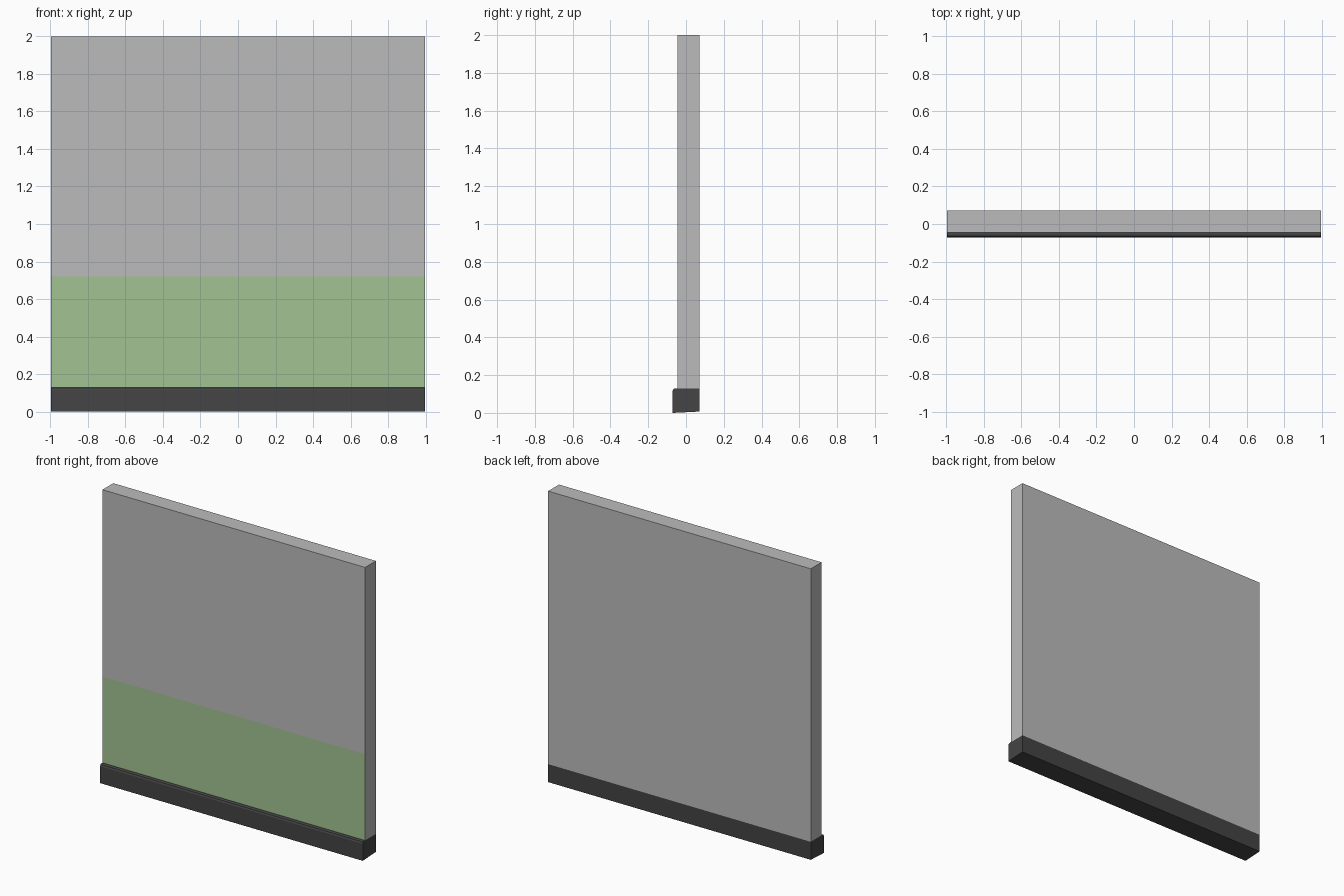
import bpy

if "Cube" in bpy.data.objects:
    bpy.data.objects.remove(bpy.data.objects["Cube"])

HALF_W = 0.995


def material(name, rgb):
    m = bpy.data.materials.new(name)
    m.diffuse_color = (*rgb, 1.0)
    m.use_nodes = True
    m.node_tree.nodes["Principled BSDF"].inputs["Base Color"].default_value = m.diffuse_color
    return m


def extrude_profile(name, profile, mats, edge_slots=None):
    """Sweep an anticlockwise (y, z) profile along x and cap both ends.
    The closing edge is left open: it is the hidden joint between the parts."""
    n = len(profile)
    verts = [(x, y, z) for x in (-HALF_W, HALF_W) for y, z in profile]
    faces = [(i, i + 1, n + i + 1, n + i) for i in range(n - 1)]
    faces += [tuple(reversed(range(n))), tuple(range(n, 2 * n))]
    mesh = bpy.data.meshes.new(name)
    mesh.from_pydata(verts, [], faces)
    for m in mats:
        mesh.materials.append(m)
    for edge, slot in (edge_slots or {}).items():
        mesh.polygons[edge].material_index = slot
    mesh.update()
    obj = bpy.data.objects.new(name, mesh)
    bpy.context.collection.objects.link(obj)
    return obj


grey = material("wall grey", (0.50, 0.50, 0.50))
green = material("painted green", (0.362, 0.539, 0.287))
dark = material("dark charcoal", (0.058, 0.058, 0.058))

# Wall panel, with the green painted band on the lower front
extrude_profile(
    "wall_panel",
    [(0.071, 0.13), (0.071, 2.0), (-0.046, 2.0), (-0.046, 0.72), (-0.046, 0.13)],
    [grey, green], {3: 1})

# Skirting base, rounded on its front top edge
extrude_profile(
    "skirting_base",
    [(-0.046, 0.13), (-0.058, 0.13), (-0.066, 0.126), (-0.071, 0.116),
     (-0.071, 0.0), (0.071, 0.007), (0.071, 0.13)],
    [dark])
